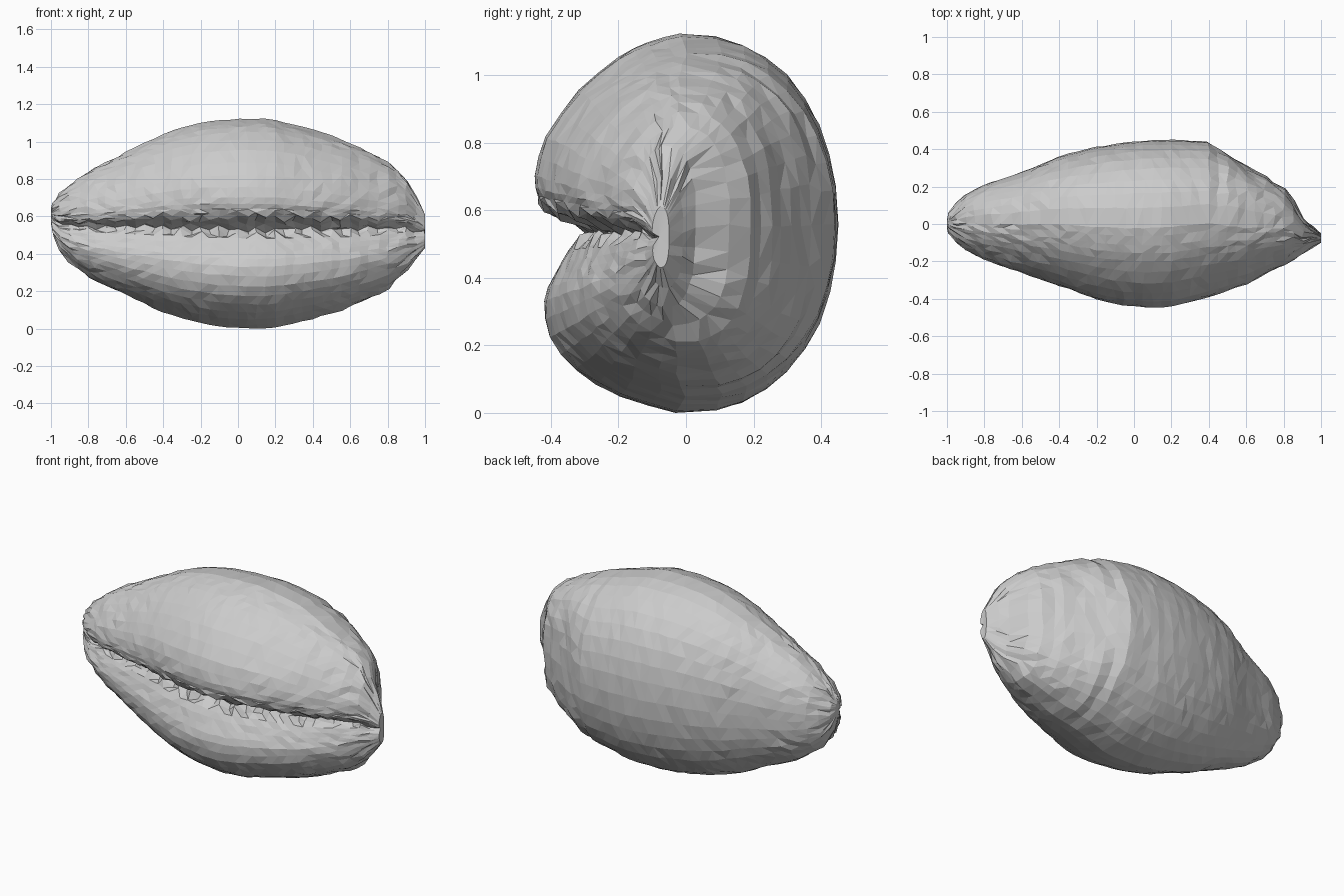
import bpy, bmesh, math, random
from mathutils import Vector

if "Cube" in bpy.data.objects:
    bpy.data.objects.remove(bpy.data.objects["Cube"])
random.seed(4)

# Outline stations along the shell: x, z top, z bottom, y back, y front
S = [(-1.0, .645, .56, .02, -.02), (-.985, .68, .49, .06, -.05), (-.95, .725, .41, .11, -.10),
     (-.9, .77, .355, .16, -.14), (-.8, .84, .275, .21, -.19), (-.6, .94, .18, .28, -.26),
     (-.4, 1.04, .09, .36, -.33), (-.2, 1.10, .03, .41, -.40), (0, 1.12, .003, .44, -.44),
     (.2, 1.115, .005, .45, -.44), (.4, 1.065, .05, .44, -.39), (.5, 1.03, .08, .37, -.355),
     (.6, .99, .115, .31, -.32), (.7, .945, .16, .255, -.27), (.8, .89, .21, .19, -.22),
     (.85, .85, .26, .13, -.19), (.9, .79, .31, .03, -.16), (.95, .70, .37, -.01, -.125),
     (1.0, .61, .43, -.05, -.10)]
# Front half of the cross-section, top to bottom, with the slit between the lips
FRONT = [(-.05, 1), (-.26, .95), (-.45, .875), (-.71, .70), (-.93, .46), (-1, .25), (-.98, .14),
         (-.88, .05), (-.62, -.05), (-.78, -.14), (-.87, -.27), (-.94, -.41), (-.9, -.6),
         (-.73, -.77), (-.44, -.91), (-.07, -1)]
SLIT = 16   # index of the slit floor after smoothing


def catmull(a, b, c, d, t):
    return [.5 * (2*q + (r-p)*t + (2*p-5*q+4*r-s)*t*t + (3*q-p-3*r+s)*t**3)
            for p, q, r, s in zip(a, b, c, d)]


def refine(pts):
    out = []
    for i in range(len(pts) - 1):
        out.append(tuple(pts[i]))
        out.append(tuple(catmull(pts[max(i-1, 0)], pts[i], pts[i+1],
                                 pts[min(i+2, len(pts)-1)], .5)))
    return out + [tuple(pts[-1])]


def station(x):
    for a, b in zip(S, S[1:]):
        if x <= b[0]:
            t = (x - a[0]) / (b[0] - a[0])
            return [p + (q - p) * t for p, q in zip(a, b)]
    return list(S[-1])


front = refine(FRONT)
# Stations about 0.05 apart, closer at the rounded ends
rings = []
for a, b in zip(range(len(S)-1), range(1, len(S))):
    n = max(1, round((S[b][0] - S[a][0]) / .05))
    for k in range(n):
        pr, nx = S[max(a-1, 0)], S[min(b+1, len(S)-1)]
        smooth = a > 3 and b < 10
        rings.append(catmull(pr, S[a], S[b], nx, k/n) if smooth
                     else station(S[a][0] + (S[b][0]-S[a][0])*k/n))
rings.append(list(S[-1]))

bm = bmesh.new()
loops = []
for ri, (x, zt, zb, yb, yf) in enumerate(rings):
    cy, cz, hy, hz = (yb+yf)/2, (zt+zb)/2, (yb-yf)/2, (zt-zb)/2
    e = 2 / (2.6 if x > .45 else 2.15)
    pts = list(front)
    for k in range(1, 18):   # rounded back
        a = -math.pi/2 + math.pi*k/18
        c, s = math.cos(a), math.sin(a)
        pts.append((c**e, math.copysign(abs(s)**e, s)))
    ring = []
    for i, (u, v) in enumerate(pts):
        end = ri in (0, len(rings)-1)
        j = 0 if end else .005
        if 13 <= i <= 17:   # toothed lips
            v += random.uniform(-.02, .02) + (.02 if ri % 2 else -.02)
            u -= .04 if ri % 2 else 0
        near = max(0, 1 - abs(i - SLIT)/4) if x > .9 else 0
        px = x - near * .04 * (x-.9)/.1 + random.uniform(-1, 1) * j * 2
        ring.append(bm.verts.new((px, cy + u*hy + random.uniform(-j, j)*.6,
                                  cz + v*hz + random.uniform(-j, j)*.6)))
    loops.append(ring)

# Skin and end caps
for A, B in zip(loops, loops[1:]):
    n = len(A)
    for i in range(n):
        bm.faces.new((A[i], A[(i+1) % n], B[(i+1) % n], B[i]))
for L in (loops[0], loops[-1]):
    mid = bm.verts.new(sum((v.co for v in L), Vector()) / len(L))
    for i in range(len(L)):
        bm.faces.new((L[i], L[(i+1) % len(L)], mid))
bmesh.ops.recalc_face_normals(bm, faces=bm.faces)
bmesh.ops.triangulate(bm, faces=bm.faces)

# Rest exactly on the ground
low = min(v.co.z for v in bm.verts)
for v in bm.verts:
    v.co.z -= low
me = bpy.data.meshes.new("shell")
bm.to_mesh(me)
bm.free()
bpy.context.collection.objects.link(bpy.data.objects.new("shell", me))
